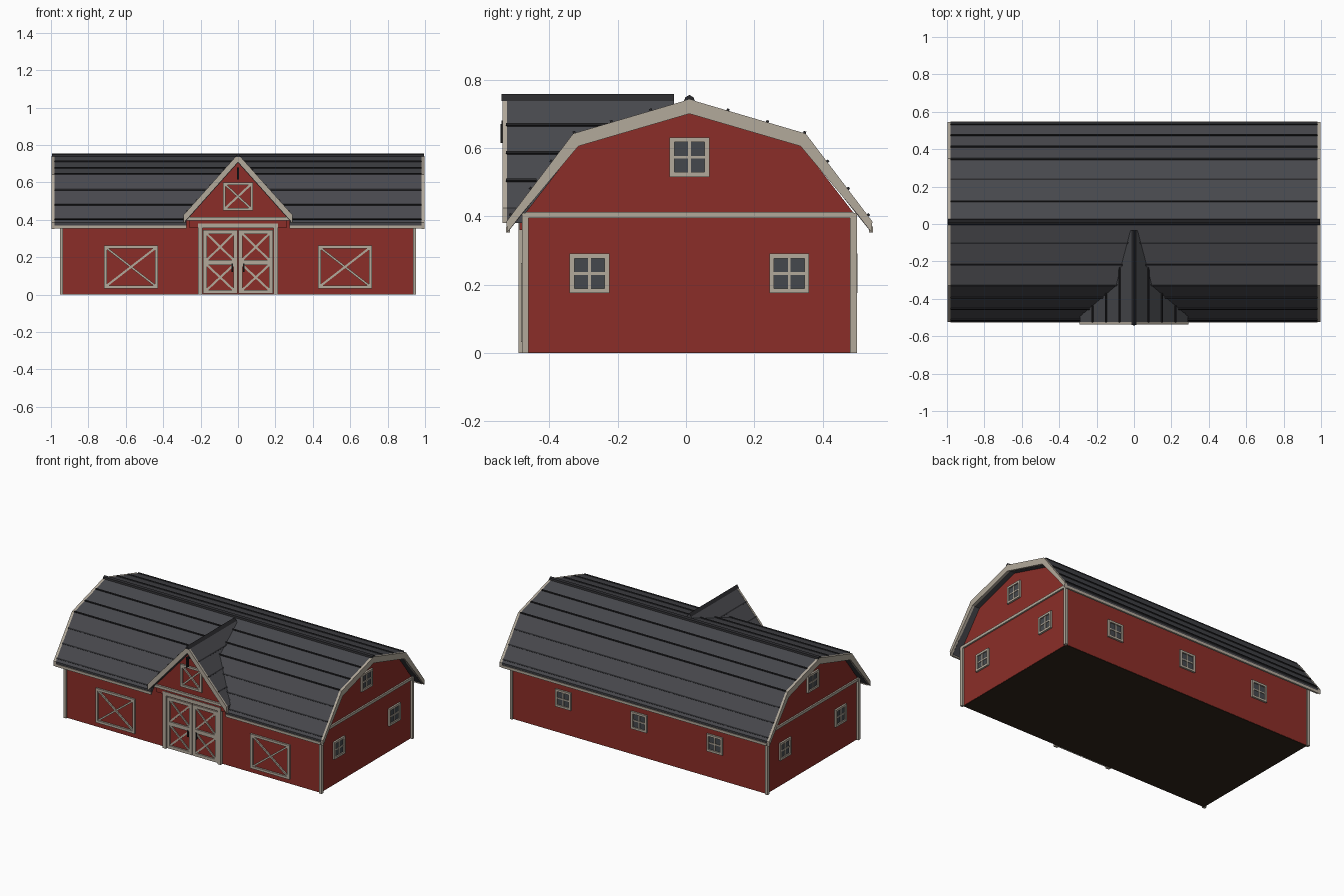
import bpy, bmesh, math
from mathutils import Vector, Matrix

if "Cube" in bpy.data.objects:
    bpy.data.objects.remove(bpy.data.objects["Cube"])

C = 0.01  # y of the ridge line


def material(name, r, g, b):
    m = bpy.data.materials.new(name)
    m.diffuse_color = (r, g, b, 1)
    m.use_nodes = True
    m.node_tree.nodes["Principled BSDF"].inputs["Base Color"].default_value = m.diffuse_color
    return m


RED = material("red_boards", 0.26, 0.027, 0.021)
CREAM = material("cream_trim", 0.45, 0.40, 0.33)
ROOF = material("slate", 0.065, 0.066, 0.075)
DARK = material("dark_slate", 0.022, 0.022, 0.025)
GLASS = material("glass", 0.06, 0.066, 0.075)
BROWN = material("earth_brown", 0.03, 0.018, 0.01)
IRON = material("iron", 0.01, 0.01, 0.01)

# Face frames: u right, v up, n outward, origin on the ridge line at ground level
def frame(angle):
    return Matrix.Translation((0, C, 0)) @ Matrix.Rotation(angle, 4, 'Z') @ Matrix.Rotation(math.pi / 2, 4, 'X')


FRONT, RIGHT, BACK, LEFT = [frame(i * math.pi / 2) for i in range(4)]


def prism(name, solids, mat, M):
    """One object from several (outline, n0, n1) extrusions in a face frame."""
    bm = bmesh.new()
    for pts, n0, n1 in solids:
        a = [bm.verts.new(M @ Vector((u, v, n0))) for u, v in pts]
        b = [bm.verts.new(M @ Vector((u, v, n1))) for u, v in pts]
        bm.faces.new(a[::-1])
        bm.faces.new(b)
        for i in range(len(pts)):
            j = (i + 1) % len(pts)
            bm.faces.new((a[i], a[j], b[j], b[i]))
    bmesh.ops.recalc_face_normals(bm, faces=bm.faces)
    me = bpy.data.meshes.new(name)
    bm.to_mesh(me)
    bm.free()
    me.materials.append(mat)
    ob = bpy.data.objects.new(name, me)
    bpy.context.collection.objects.link(ob)
    return ob


def rect(u0, u1, v0, v1):
    return [(u0, v0), (u1, v0), (u1, v1), (u0, v1)]


def strip(p, q, w):
    p, q = Vector(p), Vector(q)
    d = (q - p).normalized() * w / 2
    s = Vector((-d.y, d.x))
    return [tuple(p - s), tuple(q - s), tuple(q + s), tuple(p + s)]


def mirrored(right):
    """Close a half outline (top to bottom) into a symmetric one."""
    return right + [(-u, v) for u, v in reversed(right) if abs(u) > 1e-6]


def band(outer, inner):
    """Symmetric bent band from half outlines running centre to eave."""
    left = lambda h: [(-u, v) for u, v in h[:0:-1]]
    return left(outer) + outer + inner[::-1] + [(-u, v) for u, v in inner[1:]]


def border(u0, u1, v0, v1, w):
    return [rect(u0, u0 + w, v0, v1), rect(u1 - w, u1, v0, v1),
            rect(u0 + w, u1 - w, v0, v0 + w), rect(u0 + w, u1 - w, v1 - w, v1)]


def cross(u0, u1, v0, v1, w):
    return [strip((u0, v0), (u1, v1), w), strip((u0, v1), (u1, v0), w)]


def x_panel(name, u0, u1, v0, v1, n, w=0.014):
    prism(name + "_frame", [(p, n, n + 0.012) for p in border(u0, u1, v0, v1, w)], CREAM, FRONT)
    h = w * 0.8
    prism(name + "_braces", [(p, n, n + 0.008 + 0.001 * i) for i, p in
          enumerate(cross(u0 + h, u1 - h, v0 + h, v1 - h, 0.011))], CREAM, FRONT)


def window(name, M, u, v, n, r=0.058):
    bars = border(u - r, u + r, v - r, v + r, 0.014)
    muntins = [rect(u - 0.004, u + 0.004, v - r, v + r), rect(u - r, u + r, v - 0.004, v + 0.004)]
    prism(name + "_frame", [(p, n, n + 0.012) for p in bars] + [(p, n, n + 0.008) for p in muntins], CREAM, M)
    prism(name + "_glass", [(rect(u - r + .01, u + r - .01, v - r + .01, v + r - .01), n, n + 0.004)], GLASS, M)


# Barn body and floor
prism("barn_body", [(mirrored([(0, 0.705), (0.325, 0.61), (0.48, 0.41), (0.48, 0.002)]), -0.94, 0.94)], RED, RIGHT)
prism("floor_slab", [(rect(-0.478, 0.478, 0, 0.01), -0.938, 0.938)], BROWN, RIGHT)

# Corner posts
for sx in (-1, 1):
    for sy in (-1, 1):
        u = sorted((sx * 0.935, sx * 0.953))
        prism("corner_post", [(rect(*u, 0, 0.41), sy * 0.47, sy * 0.49)], CREAM, FRONT)

# Gambrel roof, notched behind the dormer
outer = [(0, 0.742), (0.34, 0.642), (0.535, 0.385)]
roof = prism("main_roof", [(band(outer, [(0, 0.705), (0.328, 0.608), (0.53, 0.355)]), -0.982, 0.982)], ROOF, RIGHT)
cutter = prism("roof_notch_cutter", [(rect(-0.275, 0.275, 0.3, 0.45), 0.482, 0.6)], ROOF, FRONT)
cutter.hide_render = True
cutter.hide_viewport = True
mod = roof.modifiers.new("notch", 'BOOLEAN')
mod.object = cutter
mod.operation = 'DIFFERENCE'
mod.solver = 'EXACT'

# Gable ends: rake boards, belt trim and windows
for M, side in ((RIGHT, "right"), (LEFT, "left")):
    rake = band(outer, [(0, 0.70), (0.325, 0.605), (0.492, 0.405), (0.533, 0.352)])
    prism(side + "_rake_board", [(rake, 0.98, 0.997)], CREAM, M)
    prism(side + "_belt_trim", [(rect(-0.48, 0.48, 0.395, 0.413), 0.94, 0.95)], CREAM, M)
    for u, v in ((-0.292, 0.233), (0.292, 0.233), (0, 0.573)):
        window(side + "_window", M, u, v, 0.94)

# Back windows
for u in (-0.56, 0, 0.56):
    window("back_window", BACK, u, 0.233, 0.48)


# Shingle course lines: thin ledges lying on each slope
def ledge(name, M, p, t, spans, lift=0.002):
    a, b = Vector(p[0]), Vector(p[1])
    d = (b - a).normalized()
    c = a.lerp(b, t) + Vector((-d.y, d.x)) * lift
    prism(name, [(strip(c - d * 0.004, c + d * 0.004, 0.008), *s) for s in spans], DARK, M)


full = [(-0.98, 0.98)]
split = [(-0.98, -0.275), (0.275, 0.98)]
for s in (-1, 1):
    o = [(s * u, v) for u, v in outer]
    for t in (0.33, 0.67, 0.99):
        ledge("upper_course", RIGHT, o[:2] if s > 0 else o[1::-1], t if s > 0 else 1 - t, full)
    for t in (0.32, 0.63, 0.93):
        ledge("lower_course", RIGHT, o[1:] if s > 0 else o[:0:-1], t if s > 0 else 1 - t,
              full if s > 0 or t < 0.9 else split)
    spans = full if s > 0 else split
    prism("eave_board", [(rect(*sorted((s * 0.525, s * 0.537)), 0.353, 0.37), *q) for q in spans], CREAM, RIGHT)
prism("ridge_cap", [([(-0.016, 0.737), (0.016, 0.737), (0.012, 0.748), (0, 0.755), (-0.012, 0.748)],
                     -0.995, 0.995)], DARK, RIGHT)

# Dormer: wall, roof, rake boards, base trim, courses and ridge
prism("dormer_wall", [(mirrored([(0, 0.71), (0.262, 0.415), (0.262, 0.36)]), 0.3, 0.497)], RED, FRONT)
d_out, d_in = [(0, 0.75), (0.29, 0.425)], [(0, 0.705), (0.29, 0.38)]
prism("dormer_roof", [(band(d_out, d_in), 0.045, 0.538)], ROOF, FRONT)
prism("dormer_rake_board", [(band([(0, 0.752), (0.292, 0.425)], [(0, 0.708), (0.292, 0.381)]), 0.534, 0.547)],
      CREAM, FRONT)
prism("dormer_base_trim", [(rect(-0.272, 0.272, 0.396, 0.414), 0.49, 0.51)], CREAM, FRONT)
for s in (-1, 1):
    o = [(s * u, v) for u, v in d_out]
    for t in (0.26, 0.51, 0.76):
        ledge("dormer_course", FRONT, o if s > 0 else o[::-1], t if s > 0 else 1 - t,
              [(0.12 + 0.43 * t, 0.536)])
prism("dormer_ridge_cap", [([(-0.014, 0.737), (0.014, 0.737), (0, 0.757)], 0.045, 0.55)], DARK, FRONT)

# Loft hatch and hoist hook
x_panel("loft_hatch", -0.08, 0.08, 0.45, 0.60, 0.497)
prism("hoist_hook", [(rect(-0.006, 0.006, 0.665, 0.68), 0.49, 0.55),
                     (rect(-0.005, 0.005, 0.615, 0.67), 0.535, 0.553)], IRON, FRONT)

# Side stall panels
for c in (-0.572, 0.572):
    x_panel("stall_panel", c - 0.145, c + 0.145, 0.033, 0.263, 0.48, 0.016)

# Barn doors: surround, leaves with crossed braces, handles
surround = [rect(-0.215, -0.19, 0, 0.355), rect(0.19, 0.215, 0, 0.355), rect(-0.215, 0.215, 0.355, 0.38)]
prism("door_surround", [(p, 0.48, 0.5) for p in surround], CREAM, FRONT)
for s in (-1, 1):
    u0, u1 = sorted((s * 0.003, s * 0.187))
    prism("door_leaf", [(rect(u0, u1, 0.005, 0.35), 0.48, 0.484)], RED, FRONT)
    for v0, v1 in ((0.005, 0.179), (0.165, 0.345)):
        x_panel("door_panel", u0, u1, v0, v1, 0.482, 0.02)
    prism("door_handle", [(rect(s * 0.03 - 0.004, s * 0.03 + 0.004, 0.122, 0.165), 0.482, 0.498)], IRON, FRONT)
